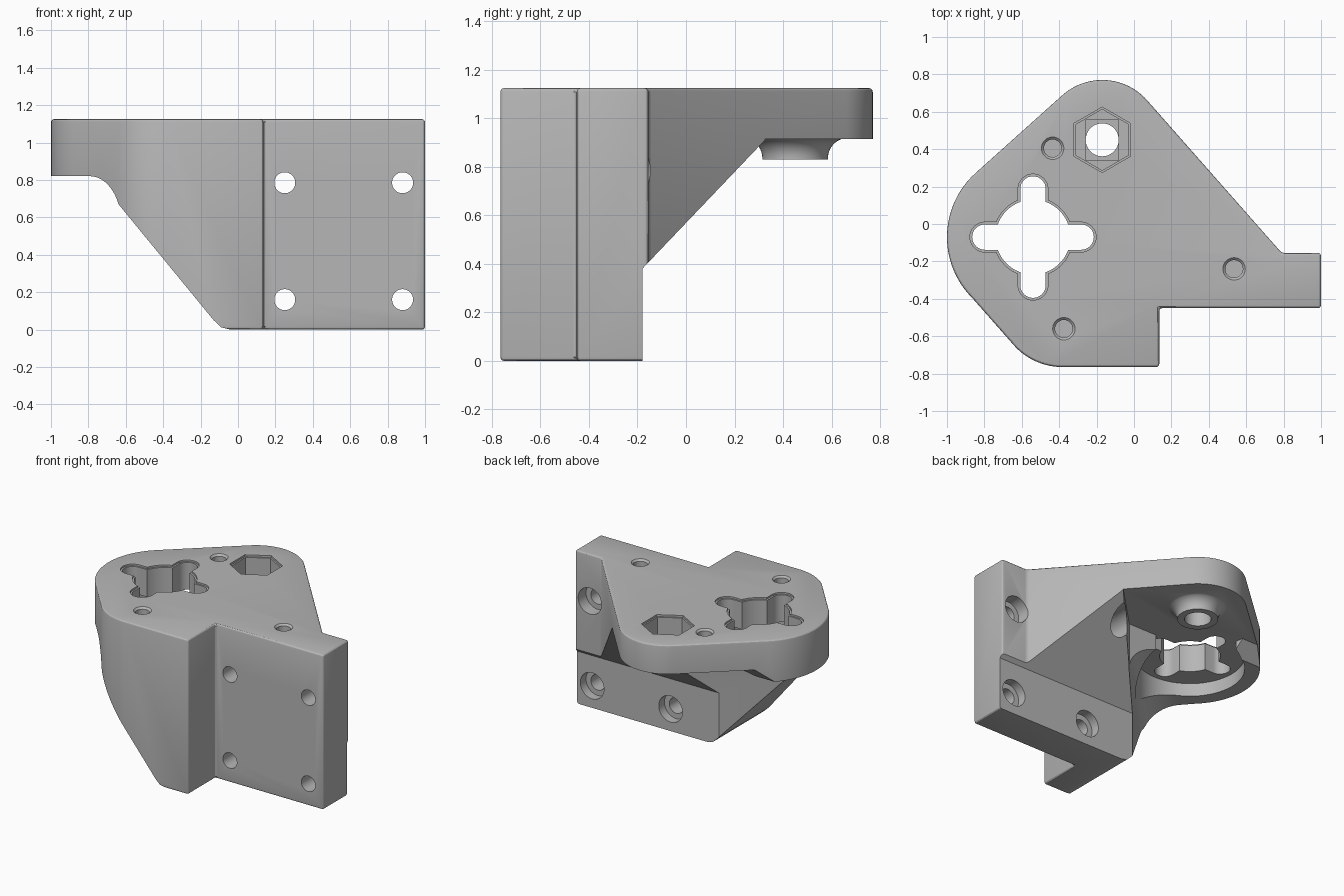
import bpy, bmesh, math
from mathutils import Matrix, Vector

cube = bpy.data.objects.get("Cube")
if cube:
    bpy.data.objects.remove(cube, do_unlink=True)

TOP = 1.125       # top face height
THIN = 0.915      # underside of the thin plate
RIM = 0.82        # underside of the thick rim

grey = bpy.data.materials.new("plain grey")
grey.use_nodes = True
colour = (0.47, 0.47, 0.47, 1)
grey.diffuse_color = colour
grey.node_tree.nodes["Principled BSDF"].inputs["Base Color"].default_value = colour


def add_object(name, bm):
    bmesh.ops.recalc_face_normals(bm, faces=bm.faces)
    mesh = bpy.data.meshes.new(name)
    bm.to_mesh(mesh)
    bm.free()
    mesh.materials.append(grey)
    obj = bpy.data.objects.new(name, mesh)
    bpy.context.collection.objects.link(obj)
    return obj


def prism(name, points, low, high, u=(1, 0, 0), v=(0, 1, 0)):
    """Extrude a profile drawn on axes u, v along their normal."""
    u, v = Vector(u), Vector(v)
    n = u.cross(v)
    bm = bmesh.new()
    face = bm.faces.new([bm.verts.new(u * a + v * b + n * low) for a, b in points])
    moved = bmesh.ops.extrude_face_region(bm, geom=[face])["geom"]
    verts = [g for g in moved if isinstance(g, bmesh.types.BMVert)]
    bmesh.ops.translate(bm, verts=verts, vec=n * (high - low))
    return add_object(name, bm)


def arc(cx, cy, r, start, end, steps=24):
    return [(cx + r * math.cos(math.radians(start + (end - start) * i / steps)),
             cy + r * math.sin(math.radians(start + (end - start) * i / steps)))
            for i in range(steps + 1)]


def circle(cx, cy, r, steps=48):
    return arc(cx, cy, r, 0, 360, steps)[:-1]


def lathe(name, x, y, profile, steps=48):
    """Closed solid of revolution about a vertical axis; profile is (r, z)."""
    bm = bmesh.new()
    rings = [[bm.verts.new((a, b, z)) for a, b in circle(x, y, r, steps)] for r, z in profile]
    for lower, upper in zip(rings, rings[1:]):
        for i in range(steps):
            j = (i + 1) % steps
            bm.faces.new((lower[i], lower[j], upper[j], upper[i]))
    bm.faces.new(rings[0])
    bm.faces.new(rings[-1])
    return add_object(name, bm)


def apply(obj, mod):
    bpy.ops.object.select_all(action="DESELECT")
    bpy.context.view_layer.objects.active = obj
    obj.select_set(True)
    bpy.ops.object.modifier_apply(modifier=mod.name)


def combine(obj, tool, operation="DIFFERENCE"):
    tool.hide_render = True
    mod = obj.modifiers.new("combine", "BOOLEAN")
    mod.operation, mod.solver, mod.object = operation, "EXACT", tool
    apply(obj, mod)
    bpy.data.objects.remove(tool, do_unlink=True)


# Block with the full outline and softened edges
outline = (arc(-0.17, 0.45, 0.32, 41.5, 132.5) + arc(-0.54, -0.07, 0.46, 132.5, 225)
           + arc(-0.38, -0.41, 0.355, 225, 270)
           + [(0.135, -0.765), (0.135, -0.45), (1, -0.45), (1, -0.155), (0.79, -0.155)])
body = prism("mounting_bracket", outline, 0, TOP)
bevel = body.modifiers.new("soft edges", "BEVEL")
bevel.width, bevel.segments, bevel.limit_method = 0.016, 3, "ANGLE"
bevel.angle_limit = math.radians(35)
apply(body, bevel)

# Sloping web behind the flange
X, Y, Z = (1, 0, 0), (0, 1, 0), (0, 0, 1)
combine(body, prism("back_slope", [(-0.18, -1), (-0.18, 0.38), (0.33, THIN), (2, THIN), (2, -1)],
                    -2, 2, Y, Z))

# Diagonal side wall, curving into the thick rim
r = 0.25
wall = -0.03
diagonal = (-math.sqrt(0.5), math.sqrt(0.5), 0)
curve = arc(wall + r, RIM - r, r, 180, 90)
combine(body, prism("side_pocket", [(wall, -1)] + curve + [(2, RIM), (2, -1)], -2, 2, diagonal, Z))

# Thin plate area: round recess and the open back part
combine(body, prism("round_recess", circle(-0.54, -0.07, 0.36, 64), -1, THIN))
combine(body, prism("plate_recess", [(-0.6, 0), (-0.66, 0.36), (-1.2, 0.4), (-1.2, 1.2),
                                     (1.2, 1.16), (0.04, 0)], -1, THIN))

# Slanted left edge of the front wall
combine(body, prism("front_slope", [(-0.04, -1), (-0.04, 0), (-0.09, 0.012), (-0.13, 0.05),
                                    (-0.68, 0.72), (-2, 0.78), (-2, -1)], -2, 2, X, Z))

# Flared boss under the nut seat
nut = (-0.17, 0.45)
flare = [(a, b) for a, b in arc(0.22, 0.835, 0.085, 180, 90, 10)]
combine(body, lathe("nut_boss", *nut, [(0.135, 0.83)] + flare + [(0.22, 0.96)]), "UNION")

# Hexagonal nut seat with a stepped floor and a bolt hole
def hexagon(radius):
    return [(nut[0] + a, nut[1] + b) for a, b in arc(0, 0, radius, 30, 330, 5)]


combine(body, prism("nut_seat", hexagon(0.163), 0.97, 2))
combine(body, prism("nut_seat_lip", hexagon(0.175), TOP - 0.014, 2))
combine(body, prism("nut_step", [(nut[0] + a * 0.086, nut[1] + b * 0.11)
                                 for a, b in ((-1, -1), (1, -1), (1, 1), (-1, 1))], 0.945, 1.05))
combine(body, prism("nut_bolt_hole", circle(*nut, 0.088), 0.5, 1.5))

# Cross-shaped opening: one round centre and four rounded arms
cx, cy = -0.54, -0.07
for grow, low in ((0, 0.4), (0.012, TOP - 0.012)):
    combine(body, prism("cross_centre", circle(cx, cy, 0.2 + grow, 64), low, 1.5))
    for turn in (0, 90):
        slot = (arc(0.257, 0, 0.068 + grow, -90, 90, 16)
                + arc(-0.257, 0, 0.068 + grow, 90, 270, 16))
        tool = prism("cross_arms", slot, low, 1.5)
        tool.data.transform(Matrix.Translation((cx, cy, 0)) @ Matrix.Rotation(math.radians(turn), 4, "Z"))
        combine(body, tool)

# Blind screw holes in the top
for x, y in ((-0.435, 0.405), (-0.375, -0.56), (0.535, -0.24)):
    combine(body, lathe("screw_hole", x, y, [(0.047, 0.96), (0.047, TOP - 0.013),
                                             (0.06, TOP), (0.06, 1.3)], 32))

# Flange bolt holes, counterbored from the back
for x in (0.25, 0.88):
    for z in (0.16, 0.785):
        tool = lathe("flange_hole", 0, 0, [(0.056, -0.6), (0.056, -0.245),
                                           (0.095, -0.245), (0.095, 0.75)])
        tool.data.transform(Matrix.Translation((x, 0, z)) @ Matrix.Rotation(-math.pi / 2, 4, "X"))
        combine(body, tool)

bpy.ops.object.select_all(action="DESELECT")
body.select_set(True)
bpy.context.view_layer.objects.active = body
bpy.ops.object.shade_smooth_by_angle(angle=math.radians(25))
